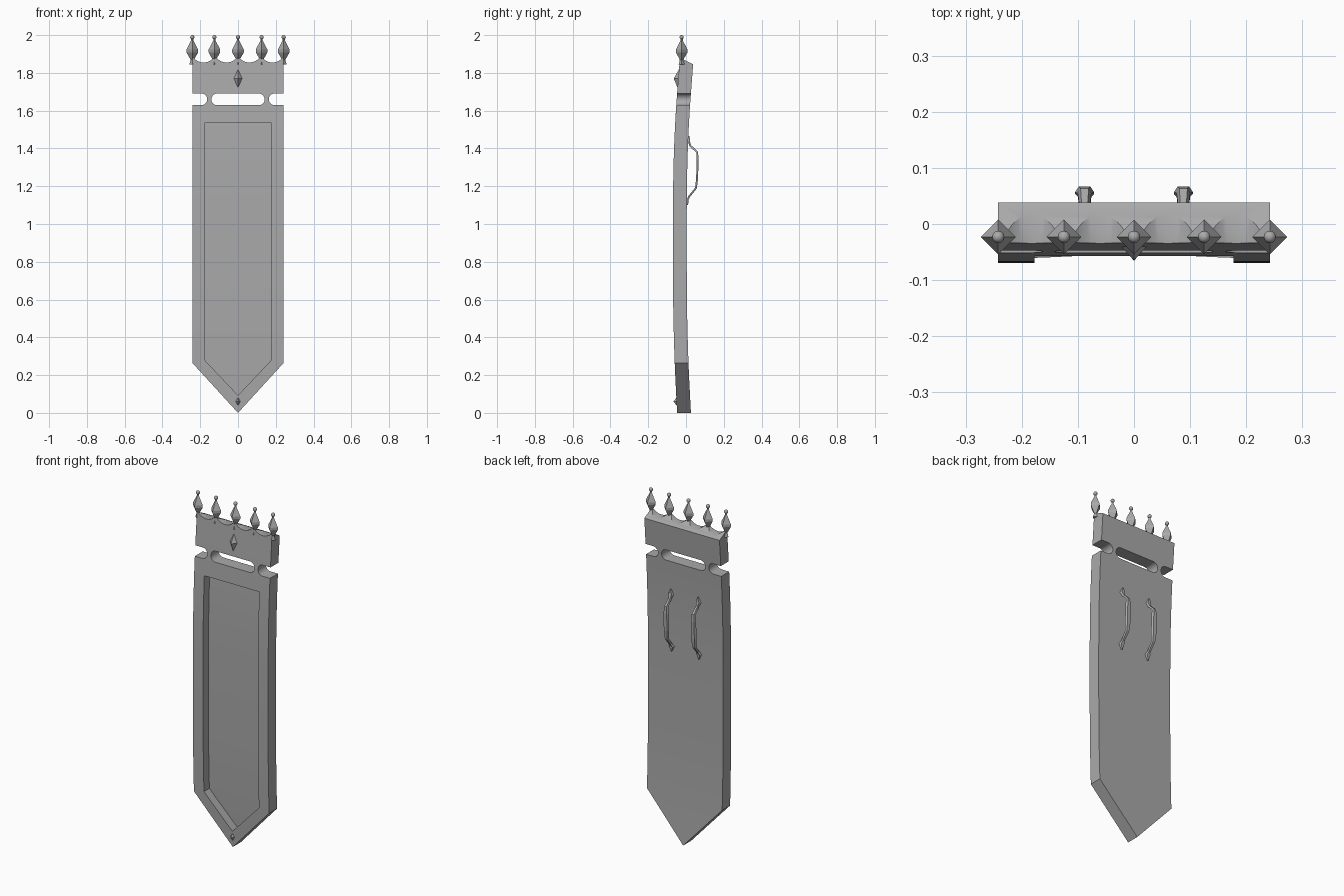
import bpy, bmesh, math
from mathutils import Vector

cube = bpy.data.objects.get("Cube")
if cube:
    bpy.data.objects.remove(cube, do_unlink=True)

GREY = (0.4, 0.4, 0.4, 1)
steel = bpy.data.materials.new("grey_steel")
steel.use_nodes = True
steel.diffuse_color = GREY
steel.node_tree.nodes["Principled BSDF"].inputs["Base Color"].default_value = GREY

THICK = 0.073
# Front surface depth along the height: (z, y)
BOW = [(0, -0.047), (0.27, -0.06), (0.6, -0.068), (1.2, -0.068), (1.54, -0.057), (1.9, -0.031)]


def front_y(z):
    """Smooth curve through the bow points."""
    z = min(max(z, 0), 1.9)
    i = max(k for k in range(len(BOW) - 1) if BOW[k][0] <= z)
    slope = lambda k: ((BOW[min(k + 1, 5)][1] - BOW[max(k - 1, 0)][1])
                       / (BOW[min(k + 1, 5)][0] - BOW[max(k - 1, 0)][0]))
    (z0, y0), (z1, y1) = BOW[i], BOW[i + 1]
    h = z1 - z0
    t = (z - z0) / h
    return (y0 * (1 + 2 * t) * (1 - t) ** 2 + y1 * t * t * (3 - 2 * t)
            + h * t * (1 - t) * ((1 - t) * slope(i) - t * slope(i + 1)))


def finish(bm, name):
    bmesh.ops.recalc_face_normals(bm, faces=bm.faces[:])
    mesh = bpy.data.meshes.new(name)
    bm.to_mesh(mesh)
    bm.free()
    mesh.materials.append(steel)
    obj = bpy.data.objects.new(name, mesh)
    bpy.context.collection.objects.link(obj)
    return obj


def loft(name, rings):
    """Join closed rings of points and cap both ends."""
    bm = bmesh.new()
    loops = [[bm.verts.new(p) for p in ring] for ring in rings]
    n = len(loops[0])
    for a, b in zip(loops, loops[1:]):
        for i in range(n):
            bm.faces.new((a[i], a[(i + 1) % n], b[(i + 1) % n], b[i]))
    bm.faces.new(loops[0])
    bm.faces.new(loops[-1][::-1])
    return finish(bm, name)


def prism(name, outline, y0, y1):
    return loft(name, [[(x, y, z) for x, z in outline] for y in (y0, y1)])


def capsule(x0, x1, z, r, steps=12):
    """Outline of a slot with round ends."""
    pts = []
    for cx, start in ((x1, -math.pi / 2), (x0, math.pi / 2)):
        for i in range(steps + 1):
            a = start + math.pi * i / steps
            pts.append((cx + r * math.cos(a), z + r * math.sin(a)))
    return pts


# Board: pointed slab whose top slopes up towards the front
W = 0.242
board = prism("board", [(0, 0), (W, 0.265), (W, 1.88), (-W, 1.88), (-W, 0.265)], 0, THICK)
for v in board.data.vertices:
    if v.co.z > 1.8 and v.co.y > 0.01:
        v.co.z = 1.845

# Cutters: recessed panel, slots and the scalloped crest
P = 0.177
cutters = [prism("panel_cutter", [(0, 0.093), (P, 0.28), (P, 1.535), (-P, 1.535), (-P, 0.28)], -0.1, 0.05),
           prism("slot_cutter", capsule(-0.11, 0.11, 1.66, 0.031), -0.1, 0.2)]
for s in (-1, 1):
    ends = sorted((s * 0.194, s * 0.4))
    cutters.append(prism("notch_cutter", capsule(*ends, 1.66, 0.031), -0.1, 0.2))
    for x in (0.06, 0.182):
        circle = [(s * x + 0.07 * math.cos(a), 1.925 + 0.07 * math.sin(a))
                  for a in (math.tau * i / 48 for i in range(48))]
        cutters.append(prism("scallop_cutter", circle, -0.1, 0.2))

bpy.context.view_layer.objects.active = board
for c in cutters:
    mod = board.modifiers.new("cut", "BOOLEAN")
    mod.operation, mod.solver, mod.object = "DIFFERENCE", "EXACT", c
    bpy.ops.object.modifier_apply(modifier=mod.name)
for c in cutters:
    bpy.data.objects.remove(c, do_unlink=True)

# Slice the board into bands and bow it
bm = bmesh.new()
bm.from_mesh(board.data)
bmesh.ops.triangulate(bm, faces=bm.faces[:])
for i in range(1, 24):
    bmesh.ops.bisect_plane(bm, geom=bm.verts[:] + bm.edges[:] + bm.faces[:],
                           plane_co=(0, 0, i * 0.08), plane_no=(0, 0, 1))
for v in bm.verts:
    v.co.y += front_y(v.co.z)
bm.to_mesh(board.data)
bm.free()


def square_ring(x, y, z, r):
    return [(x + r, y, z), (x, y + r, z), (x - r, y, z), (x, y - r, z)]


# Crest spires with ball tips
SPIRE = [(1.845, 0.016), (1.868, 0.008), (1.909, 0.031), (1.923, 0.031), (1.972, 0.006), (1.982, 0.006)]
for n, x in enumerate((-0.242, -0.125, 0, 0.125, 0.242)):
    y = -0.023
    loft(f"spire_{n + 1}", [square_ring(x, y, z, r) for z, r in SPIRE])
    bm = bmesh.new()
    bmesh.ops.create_uvsphere(bm, u_segments=12, v_segments=8, radius=0.011)
    bmesh.ops.translate(bm, verts=bm.verts[:], vec=(x, y, 1.989))
    finish(bm, f"spire_ball_{n + 1}")


# Diamond studs on the front
def stud(name, z, half_w, half_h, height):
    y = front_y(z)
    bm = bmesh.new()
    ring = [bm.verts.new((dx * half_w, front_y(z + dz * half_h) + 0.003, z + dz * half_h))
            for dx, dz in ((1, 0), (0, 1), (-1, 0), (0, -1))]
    tip = bm.verts.new((0, y - height, z))
    for i in range(4):
        bm.faces.new((ring[i], ring[(i + 1) % 4], tip))
    bm.faces.new(ring)
    finish(bm, name)


stud("crest_stud", 1.77, 0.025, 0.055, 0.024)
stud("point_stud", 0.06, 0.015, 0.026, 0.016)

# Handles on the back: (distance from back, z, half width)
PATH = [(0.002, 1.465, 0.003), (0.005, 1.435, 0.017), (0.012, 1.415, 0.008), (0.05, 1.38, 0.012),
        (0.054, 1.34, 0.017), (0.053, 1.24, 0.017), (0.048, 1.19, 0.012),
        (0.012, 1.145, 0.008), (0.005, 1.13, 0.017), (0.002, 1.1, 0.003)]
for side, x in (("left", 0.088), ("right", -0.088)):
    pts = [Vector((x, front_y(z) + THICK + d, z)) for d, z, _ in PATH]
    rings = []
    for i, p in enumerate(pts):
        along = (pts[min(i + 1, len(pts) - 1)] - pts[max(i - 1, 0)]).normalized()
        out = Vector((1, 0, 0)).cross(along) * 0.005
        wide = Vector((PATH[i][2], 0, 0))
        rings.append([p + wide - out, p + wide * 0.6 + out, p - wide * 0.6 + out, p - wide - out])
    loft(f"{side}_handle", rings)

# Smooth the bowed board and the balls, keep sharp edges
bpy.ops.object.select_all(action="DESELECT")
for obj in bpy.context.collection.objects:
    if obj.name.startswith(("board", "spire_ball")):
        obj.select_set(True)
        bpy.context.view_layer.objects.active = obj
bpy.ops.object.shade_smooth_by_angle(angle=math.radians(30))
